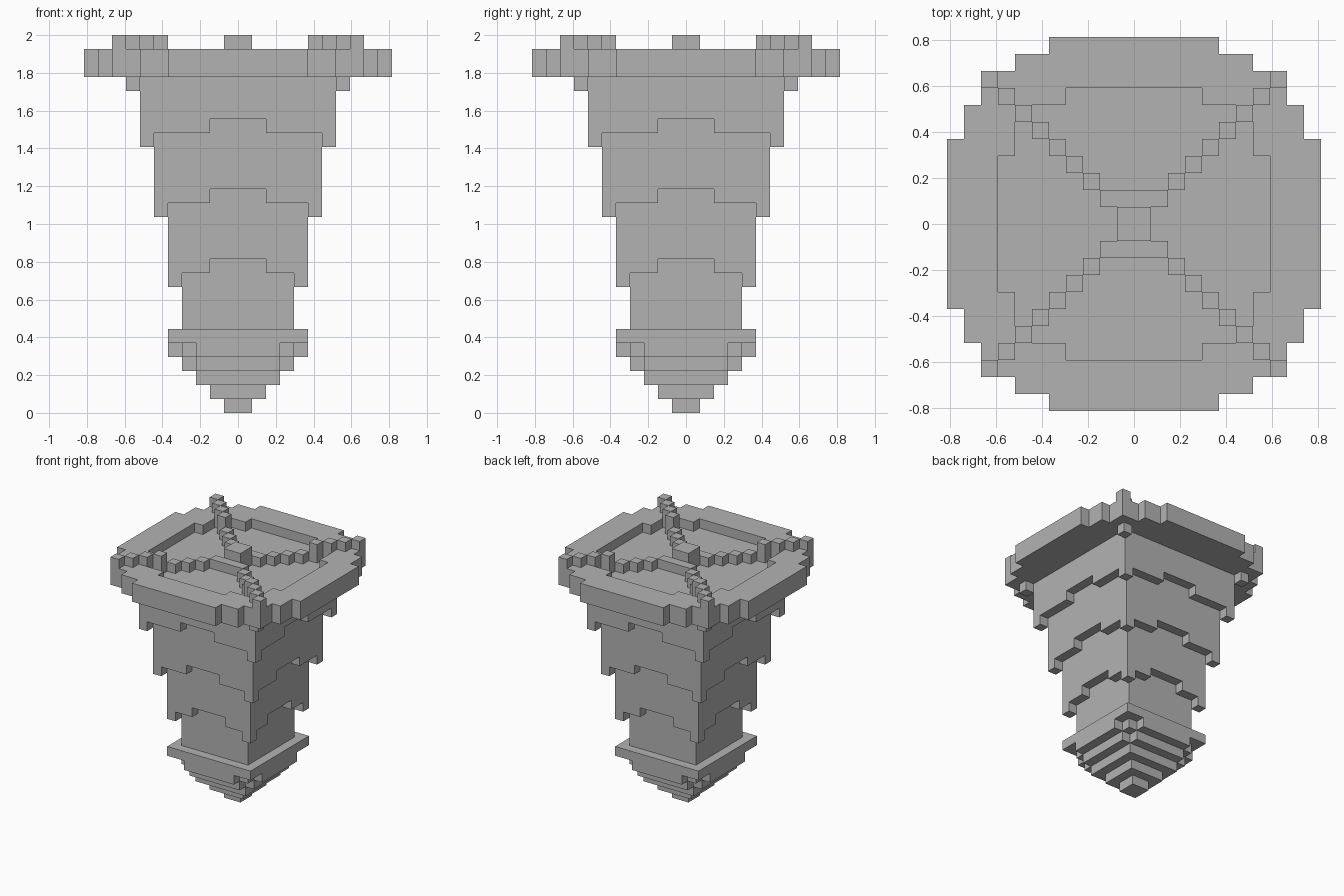
import bpy, bmesh

old = bpy.data.objects.get("Cube")
if old:
    bpy.data.objects.remove(old, do_unlink=True)

U = 2 / 27  # edge of one building block

stone = bpy.data.materials.new("stone_grey")
stone.use_nodes = True
GREY = (0.45, 0.45, 0.45, 1)
stone.diffuse_color = GREY
stone.node_tree.nodes["Principled BSDF"].inputs["Base Color"].default_value = GREY


def block(x, y, z, swap=True):
    """Cells of a box in one quadrant, mirrored in x and y (and across the diagonal)."""
    cells = set()
    for i in range(*x):
        for j in range(*y):
            for a, b in ((i, j), (j, i)) if swap else ((i, j),):
                for p in (a, -1 - a):
                    for q in (b, -1 - b):
                        cells.update((p, q, k) for k in range(*z))
    return cells


def square(half, z0, z1):
    return block((0, half), (0, half), (z0, z1))


def stepped(steps, z0, z1):
    """Square with stepped corners, from (reach, half side) pairs."""
    return set().union(*(block((0, r), (0, s), (z0, z1)) for r, s in steps))


def make_part(name, cells):
    """Skin the outside of a set of cells and merge the flat faces."""
    bm = bmesh.new()
    verts = {}

    def vert(p):
        if p not in verts:
            verts[p] = bm.verts.new([c * U for c in p])
        return verts[p]

    for cell in sorted(cells):
        for axis in range(3):
            for side in (0, 1):
                near = list(cell)
                near[axis] += 2 * side - 1
                if tuple(near) in cells:
                    continue
                loop = []
                for s, t in ((0, 0), (1, 0), (1, 1), (0, 1)):
                    p = list(cell)
                    p[axis] += side
                    p[(axis + 1) % 3] += s
                    p[(axis + 2) % 3] += t
                    loop.append(vert(tuple(p)))
                bm.faces.new(loop if side else loop[::-1])
    bmesh.ops.dissolve_limit(bm, angle_limit=0.01, verts=bm.verts, edges=bm.edges)
    mesh = bpy.data.meshes.new(name)
    bm.to_mesh(mesh)
    bm.free()
    mesh.materials.append(stone)
    bpy.context.collection.objects.link(bpy.data.objects.new(name, mesh))


# Rounded foot: widening steps under a square ledge
foot = square(1, 0, 1) | square(2, 1, 2) | square(3, 2, 3)
foot |= stepped([(4, 3)], 3, 4)
foot |= stepped([(5, 3), (4, 4)], 4, 5)
foot |= square(5, 5, 6)
make_part("foot", foot)

# Shaft core above the ledge
make_part("shaft_core", square(4, 6, 11))

# Overlapping collars, each with a notched lower lip and drooping corners
for name, half, low, top in (("lower_collar", 5, 9, 16),
                             ("middle_collar", 6, 14, 21),
                             ("upper_collar", 7, 19, 24)):
    collar = square(half, low + 2, top)
    collar |= block((half - 1, half), (2, half), (low + 1, low + 2))
    collar |= block((half - 1, half), (half - 1, half), (low, low + 1))
    make_part(name, collar)

# Small corner brackets under the rim
make_part("rim_brackets", block((7, 8), (7, 8), (23, 24)))

# Wide rim with a shallow basin
RIM = [(11, 5), (10, 7), (9, 9)]
BASIN = [(8, 4), (7, 7)]
make_part("rim", stepped(RIM, 24, 26) - stepped(BASIN, 25, 26))

# Tall diagonal ridges at the rim corners
ridge = set()
for n in range(5, 9):
    ridge |= block((n, n + 1), (n, n + 1), (25 if n < 7 else 26, 27))
make_part("corner_ridges", ridge)

# Low diagonal chains joined by two short bars
chain = block((0, 2), (1, 2), (25, 26), swap=False)
for n in range(2, 5):
    chain |= block((n, n + 1), (n, n + 1), (25, 26))
make_part("basin_chains", chain)

# Raised block in the middle of the basin
make_part("centre_block", square(1, 25, 27))
